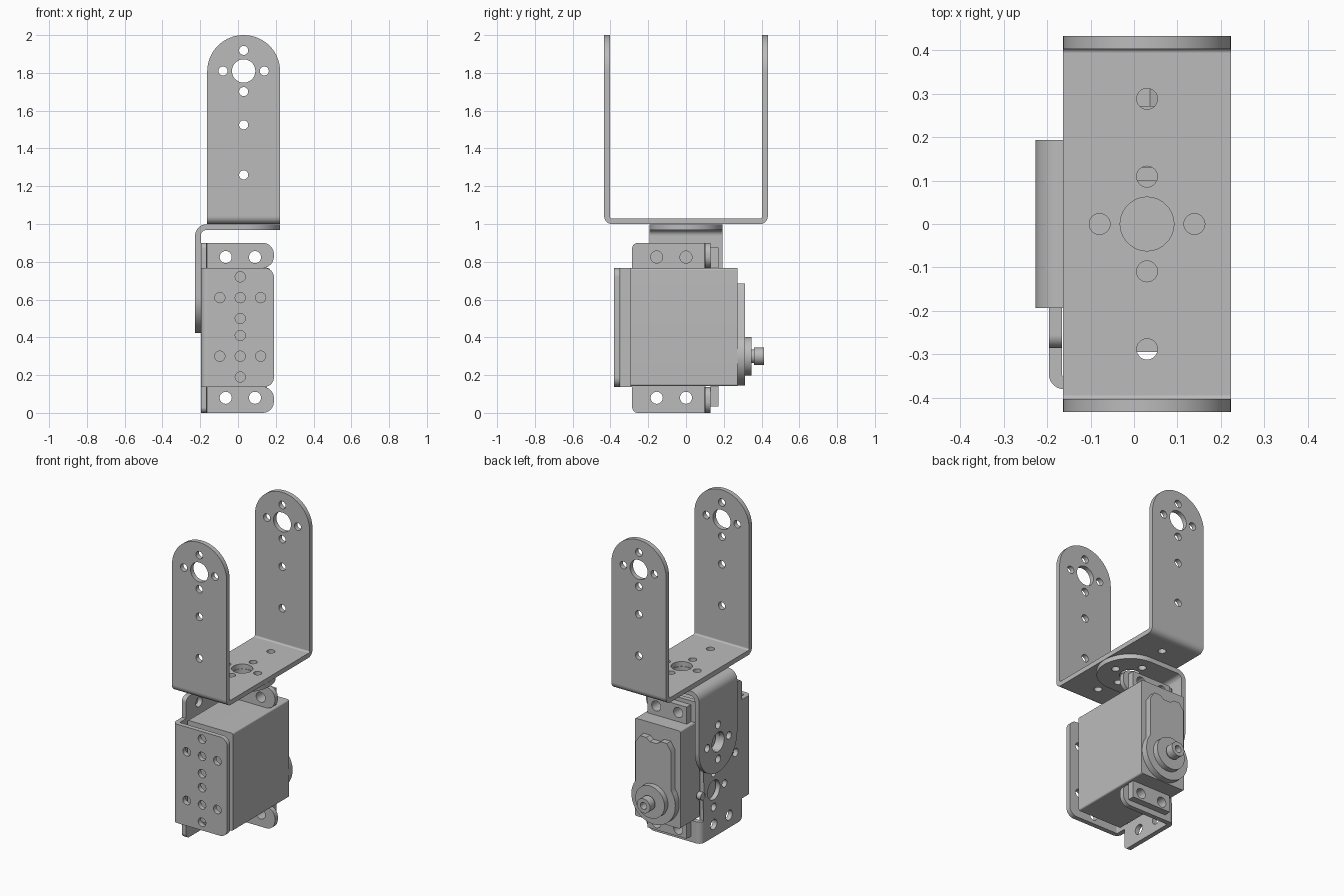
import bpy, bmesh
from math import sin, cos, pi, tan
from mathutils import Vector

cube = bpy.data.objects.get("Cube")
if cube:
    bpy.data.objects.remove(cube, do_unlink=True)

grey = bpy.data.materials.new("light grey metal")
grey.use_nodes = True
COLOUR = (0.5, 0.5, 0.5, 1)
grey.diffuse_color = COLOUR
grey.node_tree.nodes["Principled BSDF"].inputs["Base Color"].default_value = COLOUR


def circle(u, v, r, n=28):
    return [(u + r * cos(2 * pi * i / n), v + r * sin(2 * pi * i / n)) for i in range(n)]


def rounded(corners, n=16):
    """Outline from (u, v, radius) corners."""
    pts = []
    for i, (u, v, r) in enumerate(corners):
        p = Vector((u, v))
        if r == 0:
            pts.append(p)
            continue
        a = (Vector(corners[i - 1][:2]) - p).normalized()
        b = (Vector(corners[(i + 1) % len(corners)][:2]) - p).normalized()
        half = a.angle(b) / 2
        centre = p + (a + b).normalized() * r / sin(half)
        start = p + a * r / tan(half) - centre
        end = p + b * r / tan(half) - centre
        sweep = pi - 2 * half
        for k in range(n + 1):
            t = k / n
            pts.append(centre + (start * sin((1 - t) * sweep) + end * sin(t * sweep)) / sin(sweep))
    return pts


def rect(u0, v0, u1, v1, ll=0, lr=0, ur=0, ul=0):
    return rounded([(u0, v0, ll), (u1, v0, lr), (u1, v1, ur), (u0, v1, ul)])


def bend(u, v, outer, inner, start):
    """Quarter ring outline around a bend centre."""
    arc = [start + pi / 2 * i / 10 for i in range(11)]
    return [(u + outer * cos(a), v + outer * sin(a)) for a in arc] + \
           [(u + inner * cos(a), v + inner * sin(a)) for a in reversed(arc)]


def horn_holes(u, v):
    """Large centre hole with four screw holes."""
    d = 0.109
    return [circle(u, v, 0.062)] + [circle(u + a, v + b, 0.024)
                                    for a, b in ((d, 0), (-d, 0), (0, d), (0, -d))]


def plate(name, axis, lo, hi, outline, holes=()):
    """Extrude an outline with holes from lo to hi along an axis."""
    curve = bpy.data.curves.new(name, "CURVE")
    curve.dimensions = "2D"
    curve.fill_mode = "BOTH"
    curve.extrude = (hi - lo) / 2
    for loop in [outline, *holes]:
        spline = curve.splines.new("POLY")
        spline.points.add(len(loop) - 1)
        for point, (u, v) in zip(spline.points, loop):
            point.co = (u, v, 0, 1)
        spline.use_cyclic_u = True
    temp = bpy.data.objects.new("outline", curve)
    bpy.context.collection.objects.link(temp)
    graph = bpy.context.evaluated_depsgraph_get()
    mesh = bpy.data.meshes.new_from_object(temp.evaluated_get(graph))
    bpy.data.objects.remove(temp, do_unlink=True)
    bm = bmesh.new()
    bm.from_mesh(mesh)
    bmesh.ops.remove_doubles(bm, verts=bm.verts, dist=1e-5)
    for vert in bm.verts:
        u, v, w = vert.co
        w += (lo + hi) / 2
        vert.co = {"x": (w, u, v), "y": (u, w, v), "z": (u, v, w)}[axis]
    bmesh.ops.recalc_face_normals(bm, faces=bm.faces)
    bm.to_mesh(mesh)
    bm.free()
    mesh.materials.clear()
    mesh.materials.append(grey)
    obj = bpy.data.objects.new(name, mesh)
    bpy.context.collection.objects.link(obj)
    return obj


def join(name, parts):
    bpy.ops.object.select_all(action="DESELECT")
    for part in parts:
        part.select_set(True)
    bpy.context.view_layer.objects.active = parts[0]
    if len(parts) > 1:
        bpy.ops.object.join()
    parts[0].name = name
    bpy.ops.object.shade_smooth_by_angle(angle=0.6)


T = 0.03            # sheet thickness
CX = 0.03           # bracket centre line
W = 0.193           # bracket half width
L, R = CX - W, CX + W

# U bracket: base, two arms, two bends
B = 0.04
parts = [plate("base", "z", 1, 1 + T, rect(L, -0.433 + B, R, 0.433 - B),
               horn_holes(CX, 0) + [circle(CX, y, 0.024) for y in (-0.288, 0.288)])]
arm = rect(L, 1 + B, R, 2, ur=W - 0.001, ul=W - 0.001)
arm_holes = horn_holes(CX, 1.81) + [circle(CX, z, 0.024) for z in (1.26, 1.525)]
for side in (-1, 1):
    y = sorted((side * 0.433, side * (0.433 - T)))
    parts.append(plate("arm", "y", *y, arm, arm_holes))
    parts.append(plate("bend", "x", L, R, bend(side * (0.433 - B), 1 + B, B, B - T,
                                               pi if side < 0 else 1.5 * pi)))
join("u_bracket", parts)

# L bracket: horizontal and vertical tongues with a bend
B = 0.06
X0, TOP = -0.227, 0.998
join("l_bracket", [
    plate("top", "z", TOP - T, TOP, rect(X0 + B, -W, R, W, lr=W - 0.001, ur=W - 0.001),
          horn_holes(CX, 0)),
    plate("drop", "x", X0, X0 + T, rect(-W, 0.422, W, TOP - B, ll=W - 0.001, lr=W - 0.001),
          horn_holes(0, 0.615)),
    plate("bend", "y", -W, W, bend(X0 + B, TOP - B, B, B - T, pi / 2))])

# Servo mount: side plate with ears, front plate, two back flanges
B = 0.035
X0, Y0, Y1 = -0.196, -0.38, 0.13
XF = 0.19
side = rounded([(Y0 + B, 0.138, 0), (-0.285, 0.138, 0), (-0.285, 0, 0.03), (Y1 - B, 0, 0),
                (Y1 - B, 0.9, 0), (-0.285, 0.9, 0.03), (-0.285, 0.768, 0), (Y0 + B, 0.768, 0)])
ears = [circle(y, z, 0.032) for y in (-0.155, 0) for z in (0.08, 0.825)]
parts = [plate("side", "x", X0, X0 + T, side, ears + horn_holes(0, 0.61) + horn_holes(0, 0.3)
               + [circle(-0.22, 0.455, 0.026)])]
front_holes = [circle(0.012, z, 0.027) for z in (0.19, 0.3, 0.41, 0.5, 0.61, 0.72)]
front_holes += [circle(x, z, 0.027) for x in (-0.096, 0.12) for z in (0.3, 0.61)]
parts.append(plate("front", "y", Y0, Y0 + T,
                   rect(X0 + B, 0.138, XF, 0.768, lr=0.05, ur=0.05), front_holes))
parts.append(plate("bend", "z", 0.138, 0.768, bend(X0 + B, Y0 + B, B, B - T, pi)))
for z0, z1, zh in ((0, 0.138, 0.08), (0.768, 0.9, 0.825)):
    parts.append(plate("flange", "y", Y1 - T, Y1,
                       rect(X0 + B, z0, XF, z1, lr=0.06, ur=0.06),
                       [circle(x, zh, 0.032) for x in (-0.065, 0.09)]))
    parts.append(plate("bend", "z", z0, z1, bend(X0 + B, Y1 - B, B, B - T, pi / 2)))
join("servo_mount", parts)

# Servo body and mounting ears
join("servo_body", [plate("body", "y", -0.295, 0.272,
                          rect(-0.15, 0.143, 0.17, 0.766, 0.01, 0.01, 0.01, 0.01))])
for name, z0, z1, zh in (("lower_servo_ear", 0.035, 0.143, 0.08),
                         ("upper_servo_ear", 0.766, 0.875, 0.825)):
    join(name, [plate(name, "y", Y1, 0.172, rect(-0.125, z0, 0.15, z1),
                      [circle(x, zh, 0.032) for x in (-0.065, 0.09)])])

# Raised gear cover with a round lower end
SX, SZ = 0.012, 0.3
H = 0.125
arc = [(SX + 0.155 * cos(a), SZ + 0.155 * sin(a))
       for a in [pi * (0.8 + 1.4 * i / 30) for i in range(31)]]
cover = arc + [(SX + H, 0.64), (SX + H - 0.03, 0.685), (SX + 0.05, 0.685), (SX + 0.025, 0.665),
               (SX - 0.025, 0.665), (SX - 0.05, 0.685), (SX - H + 0.03, 0.685), (SX - H, 0.64)]
join("gear_cover", [plate("cover", "y", 0.272, 0.312, cover)])

# Output boss and hollow shaft
join("output_boss", [plate("boss", "y", 0.312, 0.347, circle(SX, SZ, 0.103, 40))])
bore = [circle(SX, SZ, 0.022)]
join("output_shaft", [plate("neck", "y", 0.347, 0.36, circle(SX, SZ, 0.036), bore),
                      plate("shaft", "y", 0.36, 0.412, circle(SX, SZ, 0.046), bore)])
